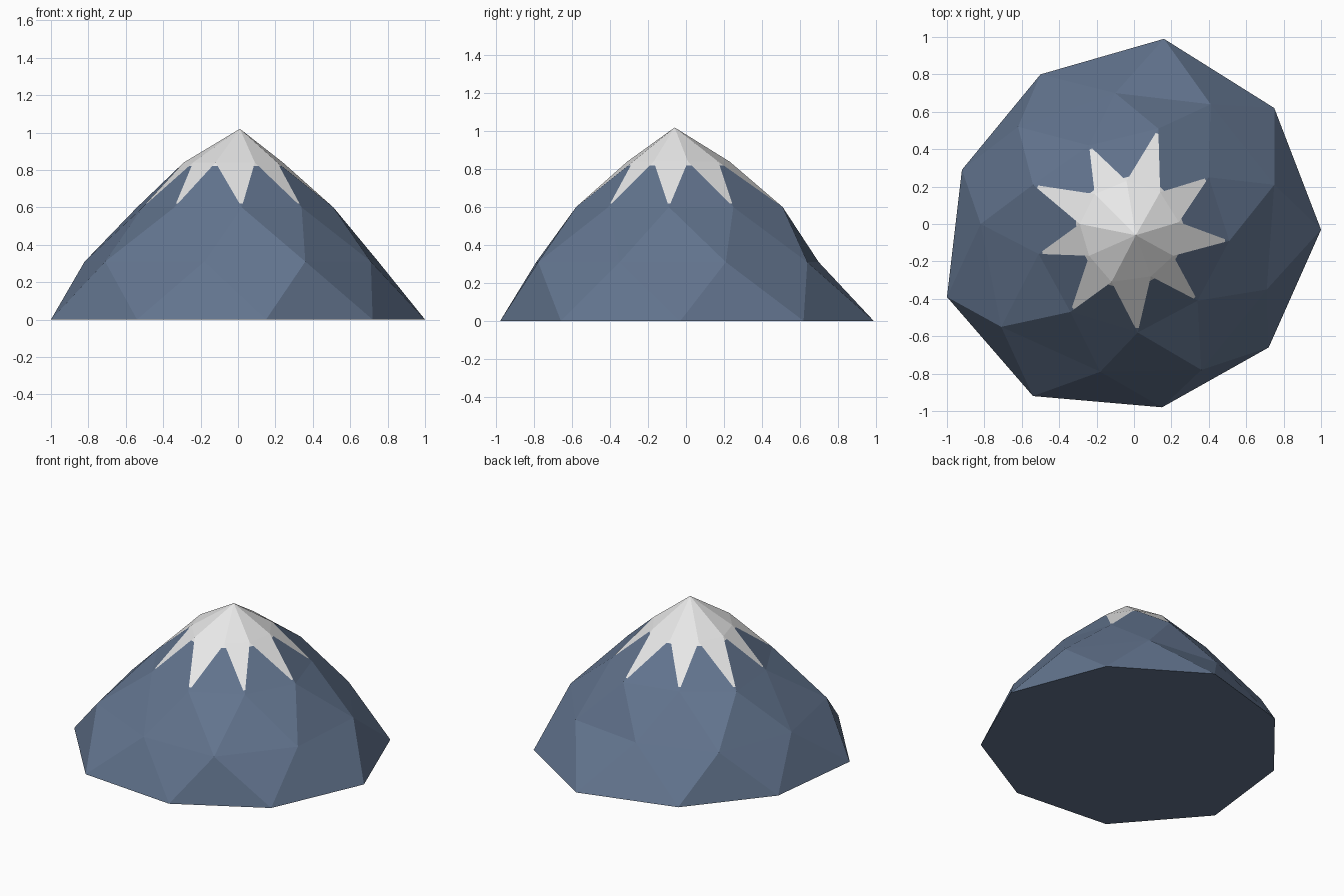
import bpy
import bmesh

cube = bpy.data.objects.get("Cube")
if cube:
    bpy.data.objects.remove(cube, do_unlink=True)


def make_material(name, color):
    mat = bpy.data.materials.new(name)
    mat.use_nodes = True
    mat.diffuse_color = color
    mat.node_tree.nodes["Principled BSDF"].inputs["Base Color"].default_value = color
    return mat


rock = make_material("slate blue rock", (0.122, 0.174, 0.27, 1))
snow = make_material("white snow", (0.8, 0.8, 0.8, 1))
ROCK, SNOW = range(2)

# Irregular nine-sided contours, each staggered half a step from the one below
contours = [
    (0.0, [(1, -.03), (.75, .62), (.16, .99), (-.5, .8), (-.92, .29),
           (-1, -.39), (-.54, -.92), (.15, -.98), (.72, -.66)]),
    (0.31, [(.75, .21), (.41, .64), (-.1, .7), (-.62, .52), (-.82, 0),
            (-.71, -.55), (-.18, -.79), (.36, -.78), (.71, -.35)]),
    (0.6, [(.51, -.09), (.4, .25), (.13, .51), (-.24, .42), (-.54, .21),
           (-.51, -.16), (-.34, -.47), (.02, -.58), (.34, -.41)]),
    (0.84, [(.24, .01), (.14, .17), (-.04, .23), (-.21, .16), (-.29, 0),
            (-.24, -.17), (-.12, -.31), (.09, -.28), (.21, -.17)]),
]
snow_top, snow_tip = 0.82, 0.62

bm = bmesh.new()
rings = [[bm.verts.new((x, y, z)) for x, y in points] for z, points in contours]
peak = bm.verts.new((.01, -.06, 1.02))
count = len(rings[0])


def add_face(verts, material=ROCK):
    bm.faces.new(verts).material_index = material


# Slopes: bands of alternating triangles; the top band carries the snow tongues
for level in range(len(rings) - 1):
    low, high = rings[level], rings[level + 1]
    shift = level % 2
    tongue = SNOW if level == len(rings) - 2 else ROCK
    for i in range(count):
        j = (i + 1) % count
        above = (i + shift) % count
        add_face((low[i], low[j], high[above]))
        add_face((low[j], high[(above + 1) % count], high[above]), tongue)

# Snowy summit and flat underside
for i in range(count):
    add_face((rings[-1][i], rings[-1][(i + 1) % count], peak), SNOW)
add_face(rings[0][::-1])

# Trim the snow line: blunt tips below, a narrow snow rim above the notches
for height in (snow_top, snow_tip):
    bmesh.ops.bisect_plane(bm, geom=bm.verts[:] + bm.edges[:] + bm.faces[:],
                           plane_co=(0, 0, height), plane_no=(0, 0, 1))
for face in bm.faces:
    height = face.calc_center_median().z
    if height > snow_top:
        face.material_index = SNOW
    elif height < snow_tip:
        face.material_index = ROCK
bmesh.ops.recalc_face_normals(bm, faces=bm.faces[:])

mesh = bpy.data.meshes.new("mountain")
bm.to_mesh(mesh)
bm.free()
mesh.materials.append(rock)
mesh.materials.append(snow)
mountain = bpy.data.objects.new("mountain", mesh)
bpy.context.collection.objects.link(mountain)
